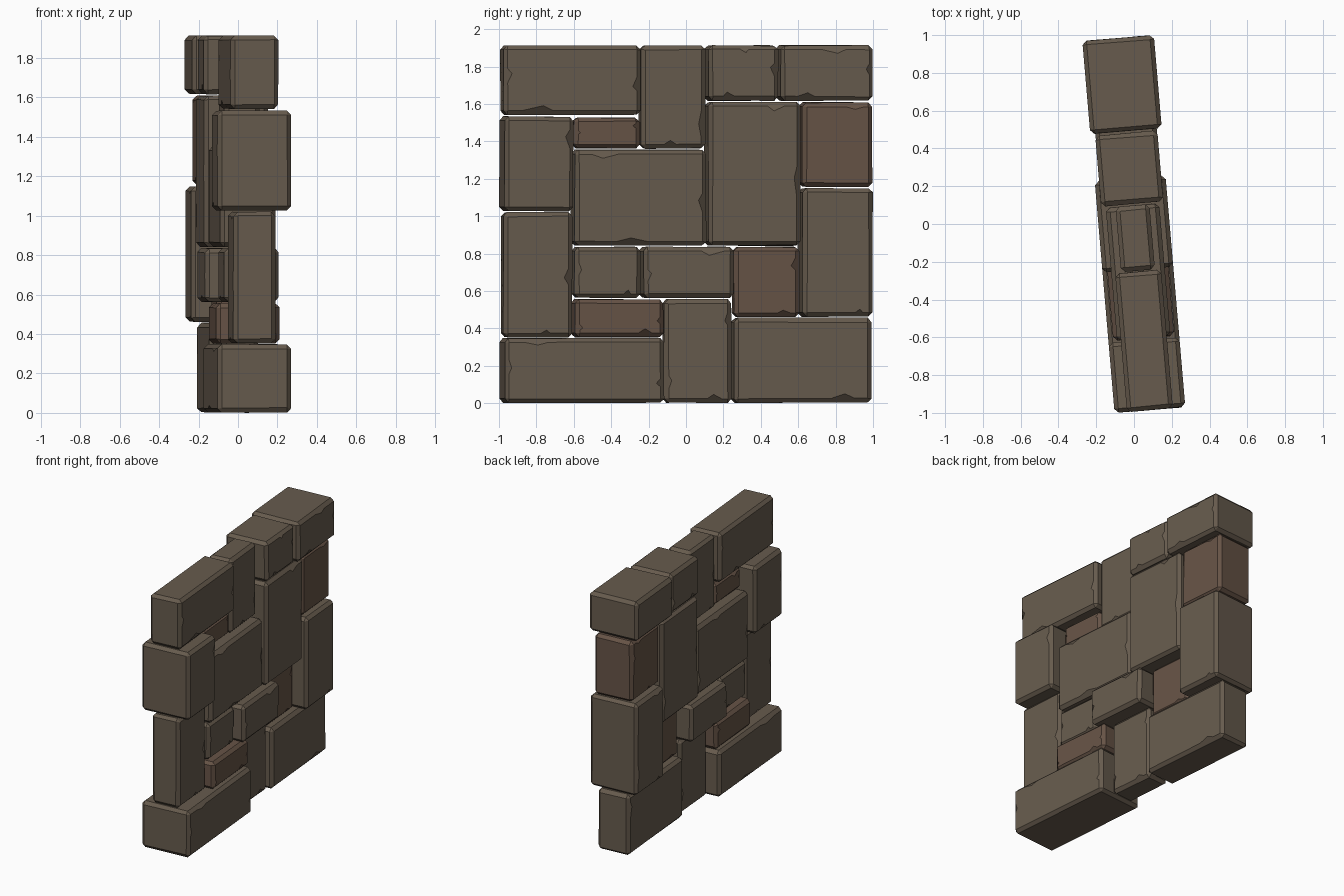
import bpy, bmesh, math, random
from mathutils import Matrix, Vector

if "Cube" in bpy.data.objects:
    bpy.data.objects.remove(bpy.data.objects["Cube"])

random.seed(7)


def material(name, color):
    m = bpy.data.materials.new(name)
    m.diffuse_color = (*color, 1)
    m.use_nodes = True
    m.node_tree.nodes["Principled BSDF"].inputs["Base Color"].default_value = m.diffuse_color
    return m


GREY = material("stone_grey_brown", (0.135, 0.105, 0.075))
RUST = material("stone_rust_brown", (0.135, 0.088, 0.062))
TURN = Matrix.Rotation(math.radians(4.9), 4, 'Z')   # wall stands slightly turned


def chip(bm, edge, inward, depth):
    """Nick one bevel edge: split it in three places and pull the middle in."""
    a, b = edge.verts
    t = random.choice((0.1, 0.3, 0.45, 0.65))
    span = random.uniform(0.12, 0.28)
    v = a
    pa, pb = a.co.copy(), b.co.copy()
    e = edge
    for i, f in enumerate((t, t + span * random.uniform(0.3, 0.7), t + span)):
        e, nv = bmesh.utils.edge_split(e, v, 0.5)
        nv.co = pa.lerp(pb, f)
        if i == 1:
            nv.co += inward * depth
        v = nv
        e = next(k for k in v.link_edges if b in k.verts)


def stone(name, y0, y1, z0, z1, half, rust=False):
    """Bevelled block, half = half thickness, with chipped edges."""
    bm = bmesh.new()
    bmesh.ops.create_cube(bm, size=1)
    c = Vector((0, (y0 + y1) / 2, (z0 + z1) / 2))
    for v in bm.verts:
        v.co = Vector((v.co.x * 2 * half, v.co.y * (y1 - y0), v.co.z * (z1 - z0))) + c
    bmesh.ops.bevel(bm, geom=bm.edges[:], offset=0.022, segments=1,
                    affect='EDGES', profile=0.5)
    # slightly uneven corners
    for v in bm.verts:
        for k in (1, 2):
            s = 1 if v.co[k] > c[k] else -1
            v.co[k] -= s * random.uniform(0, 0.005)
    # nicks around the two broad faces
    for side in (-1, 1):
        face = max(bm.faces, key=lambda f: f.calc_center_median().x * side)
        mid = face.calc_center_median()
        for e in random.sample(list(face.edges), random.choice((1, 2, 2, 3))):
            d = (e.verts[0].co + e.verts[1].co) / 2 - mid
            k = 1 if abs(e.verts[0].co.y - e.verts[1].co.y) < abs(e.verts[0].co.z - e.verts[1].co.z) else 2
            inward = Vector((0, 0, 0))
            inward[k] = -math.copysign(1, d[k])
            chip(bm, e, inward, random.uniform(0.012, 0.026))
    bm.transform(TURN)
    bmesh.ops.recalc_face_normals(bm, faces=bm.faces[:])
    me = bpy.data.meshes.new(name)
    bm.to_mesh(me)
    bm.free()
    me.materials.append(RUST if rust else GREY)
    ob = bpy.data.objects.new(name, me)
    bpy.context.collection.objects.link(ob)


# top course
stone("top_stone_long", -0.99, -0.25, 1.54, 1.915, 0.122)
stone("top_stone_tall", -0.25, 0.10, 1.36, 1.915, 0.09)
stone("top_stone_small", 0.105, 0.485, 1.615, 1.915, 0.165)
stone("top_stone_end", 0.49, 0.99, 1.615, 1.915, 0.19)
# upper middle
stone("upper_end_stone", -0.99, -0.615, 1.025, 1.535, 0.188)
stone("upper_rust_stone", -0.61, -0.25, 1.36, 1.53, 0.08, True)
stone("middle_large_stone", -0.61, 0.10, 0.84, 1.357, 0.142)
stone("middle_tall_stone", 0.105, 0.605, 0.84, 1.612, 0.163)
stone("upper_rust_end_stone", 0.61, 0.99, 1.155, 1.61, 0.15, True)
# lower middle
stone("lower_end_stone", -0.99, -0.615, 0.35, 1.023, 0.107)
stone("lower_small_stone", -0.61, -0.25, 0.56, 0.838, 0.122)
stone("lower_wide_stone", -0.245, 0.245, 0.56, 0.838, 0.188)
stone("lower_rust_stone", 0.25, 0.605, 0.46, 0.838, 0.085, True)
stone("right_tall_stone", 0.61, 0.99, 0.46, 1.152, 0.185)
stone("lower_rust_long_stone", -0.61, -0.13, 0.35, 0.558, 0.162, True)
# base course
stone("base_stone_left", -0.99, -0.13, 0.0, 0.35, 0.188)
stone("base_stone_middle", -0.125, 0.24, 0.0, 0.558, 0.092)
stone("base_stone_right", 0.245, 0.99, 0.0, 0.458, 0.125)
